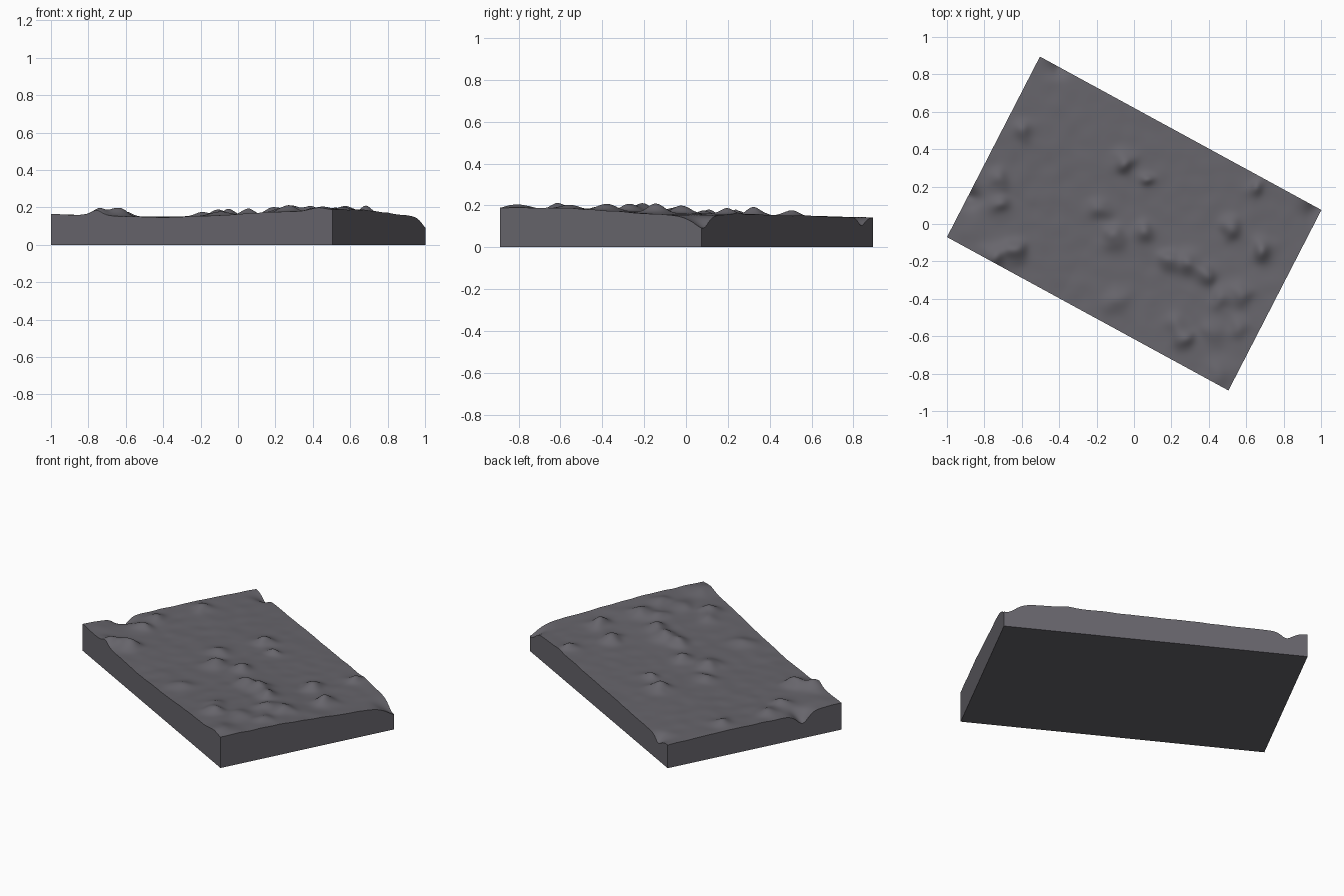
import bpy, bmesh, math
from mathutils import Vector, noise

if "Cube" in bpy.data.objects:
    bpy.data.objects.remove(bpy.data.objects["Cube"])

# Slab footprint: corner and two edge directions
CORNER = Vector((-1.0, -0.07))
LONG = Vector((1.505, -0.82))
SHORT = Vector((0.497, 0.965))
NU, NV = 170, 108

# Coarse ground heights: rows across the slab, columns along it
BASE = [
    [.165, .153, .147, .158, .177, .187],
    [.148, .147, .150, .163, .178, .188],
    [.150, .149, .152, .157, .163, .165],
    [.142, .144, .150, .154, .160, .145],
]

# Mounds and dips: x, y, radius, height
MOUNDS = [
    (-.05, .33, .05, .042), (.07, .24, .035, .026), (-.19, .09, .05, .025),
    (-.10, -.07, .055, .035), (.05, -.05, .05, .036), (-.10, -.41, .06, .018),
    (.19, -.19, .05, .035), (.29, -.21, .055, .043), (.38, -.26, .05, .035),
    (.52, -.02, .05, .036), (.69, -.14, .055, .045), (.65, .20, .04, .028),
    (.57, -.37, .06, .030), (.46, -.40, .05, .022), (.26, -.61, .05, .033),
    (.22, -.53, .05, .020), (.42, -.58, .06, .016), (.56, -.56, .05, .018),
    (.45, -.80, .07, .020), (-.60, .50, .05, .028), (-.73, .24, .05, .026),
    (-.72, .11, .05, .030), (-.64, -.14, .055, .045), (-.74, -.17, .055, .042),
    (-.40, .84, .05, -.040), (-.885, .15, .055, -.062), (1.0, .08, .075, -.055),
]


def smooth_base(s, t):
    """Smoothly interpolated coarse grid."""
    u, v = min(s * 5, 4.9999), min(t * 3, 2.9999)
    i, j = int(u), int(v)
    a, b = u - i, v - j
    low = BASE[j][i] * (1 - a) + BASE[j][i + 1] * a
    high = BASE[j + 1][i] * (1 - a) + BASE[j + 1][i + 1] * a
    return low * (1 - b) + high * b


def height(p, s, t):
    z = smooth_base(s, t)
    # Warp the position a little so mounds are irregular
    wx = p.x + 0.022 * noise.noise(Vector((p.x * 9, p.y * 9, 1.0)))
    wy = p.y + 0.022 * noise.noise(Vector((p.x * 9, p.y * 9, 7.0)))
    for x, y, r, h in MOUNDS:
        z += h * math.exp(-((wx - x) ** 2 + (wy - y) ** 2) / (r * r))
    return z + 0.003 * noise.noise(Vector((p.x * 11, p.y * 11, 3.0)))


bm = bmesh.new()

# Rough ground surface
grid = []
for j in range(NV + 1):
    row = []
    for i in range(NU + 1):
        s, t = i / NU, j / NV
        p = CORNER + LONG * s + SHORT * t
        row.append(bm.verts.new((p.x, p.y, height(p, s, t))))
    grid.append(row)
for j in range(NV):
    for i in range(NU):
        bm.faces.new((grid[j][i], grid[j][i + 1], grid[j + 1][i + 1], grid[j + 1][i]))

# Straight side walls and flat underside
rim = (grid[0][:-1] + [r[-1] for r in grid[:-1]]
       + grid[-1][:0:-1] + [r[0] for r in grid[:0:-1]])
foot = [bm.verts.new((v.co.x, v.co.y, 0)) for v in rim]
n = len(rim)
for k in range(n):
    m = (k + 1) % n
    bm.faces.new((rim[k], foot[k], foot[m], rim[m]))
bm.faces.new(foot[::-1])
bmesh.ops.recalc_face_normals(bm, faces=bm.faces)

mesh = bpy.data.meshes.new("terrain_slab")
bm.to_mesh(mesh)
bm.free()
slab = bpy.data.objects.new("terrain_slab", mesh)
bpy.context.collection.objects.link(slab)

stone = bpy.data.materials.new("dark grey stone")
stone.diffuse_color = (0.135, 0.13, 0.148, 1)
stone.use_nodes = True
stone.node_tree.nodes["Principled BSDF"].inputs["Base Color"].default_value = stone.diffuse_color
mesh.materials.append(stone)

bpy.context.view_layer.objects.active = slab
slab.select_set(True)
bpy.ops.object.shade_smooth_by_angle(angle=math.radians(50))
